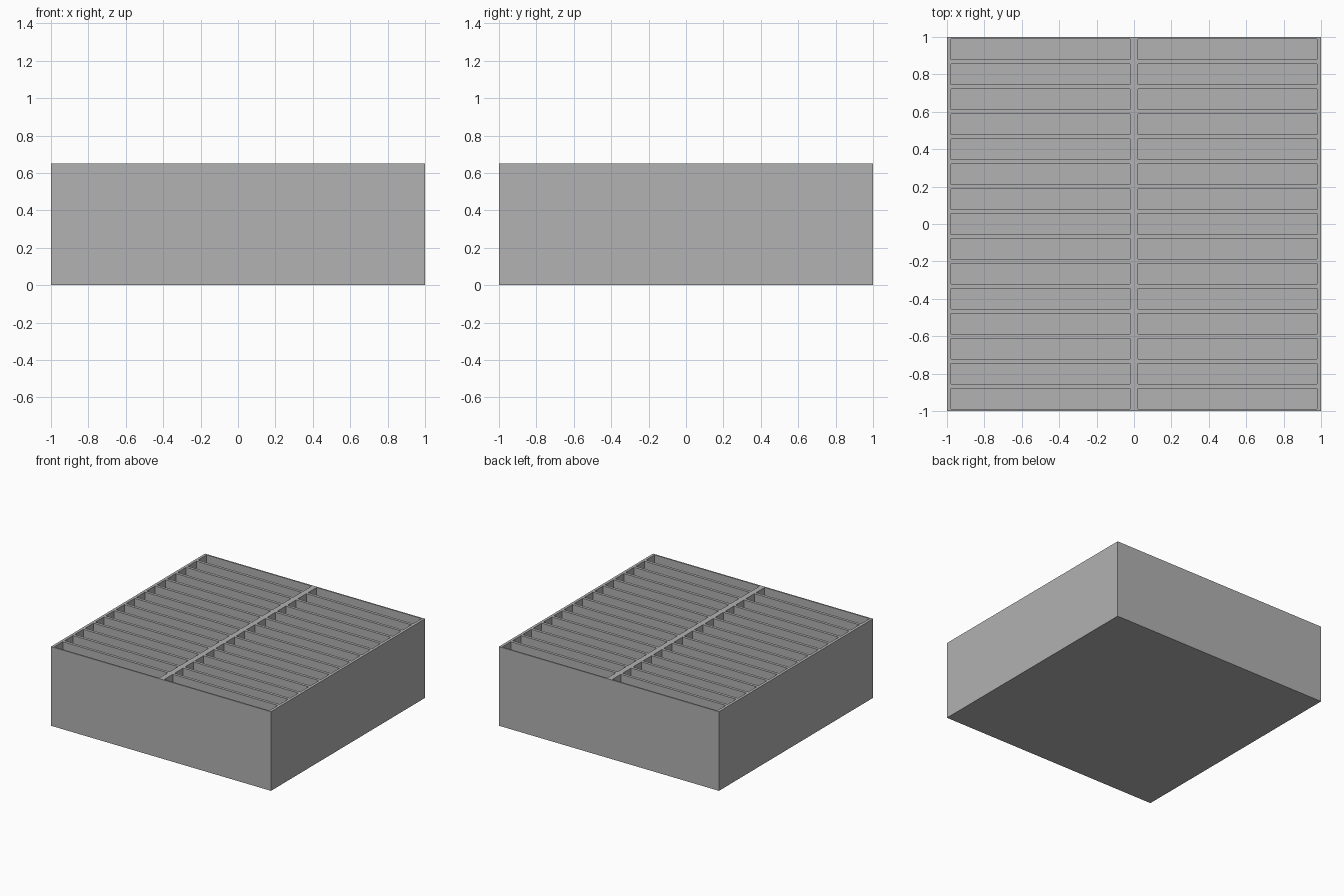
import bpy
import bmesh
from mathutils import Vector

if "Cube" in bpy.data.objects:
    bpy.data.objects.remove(bpy.data.objects["Cube"], do_unlink=True)

HEIGHT = 0.65
FLOOR = 0.0225
COLUMNS, ROWS = 2, 15
WALL_X, WALL_Y = 0.0225, 0.0117      # wall around each slot

# Grey plastic
grey = bpy.data.materials.new("mid grey")
colour = (0.445, 0.445, 0.445, 1.0)
grey.use_nodes = True
grey.diffuse_color = colour
grey.node_tree.nodes["Principled BSDF"].inputs["Base Color"].default_value = colour

bm = bmesh.new()

# Top sheet, one face per slot
bmesh.ops.create_grid(bm, x_segments=COLUMNS, y_segments=ROWS, size=1.0)
bmesh.ops.translate(bm, verts=bm.verts, vec=(0, 0, HEIGHT))
cells = list(bm.faces)
outline = [e for e in bm.edges if e.is_boundary]

# Outer walls and base
skirt = bmesh.ops.extrude_edge_only(bm, edges=outline)["geom"]
rim = [v for v in skirt if isinstance(v, bmesh.types.BMVert)]
for v in rim:
    v.co.z = 0
bmesh.ops.contextual_create(
    bm, geom=[e for e in skirt if isinstance(e, bmesh.types.BMEdge)
              and all(v in rim for v in e.verts)])

# Slot openings, with wider walls at the ends than along the sides
bmesh.ops.inset_individual(bm, faces=cells, thickness=0.01)
half_x = 1 / COLUMNS - WALL_X
half_y = 1 / ROWS - WALL_Y
for face in cells:
    centre = face.calc_center_median()
    for v in face.verts:
        side_x = 1 if v.co.x > centre.x else -1
        side_y = 1 if v.co.y > centre.y else -1
        v.co = centre + Vector((side_x * half_x, side_y * half_y, 0))

# Sink the slots
bmesh.ops.inset_individual(bm, faces=cells, thickness=0)
for face in cells:
    for v in face.verts:
        v.co.z = FLOOR

bmesh.ops.recalc_face_normals(bm, faces=bm.faces)
# Merge the flat strips of the outer walls and rim
bmesh.ops.dissolve_limit(bm, angle_limit=0.01, verts=bm.verts, edges=bm.edges)

mesh = bpy.data.meshes.new("slotted_tray")
bm.to_mesh(mesh)
bm.free()
mesh.materials.append(grey)
tray = bpy.data.objects.new("slotted_tray", mesh)
bpy.context.collection.objects.link(tray)
